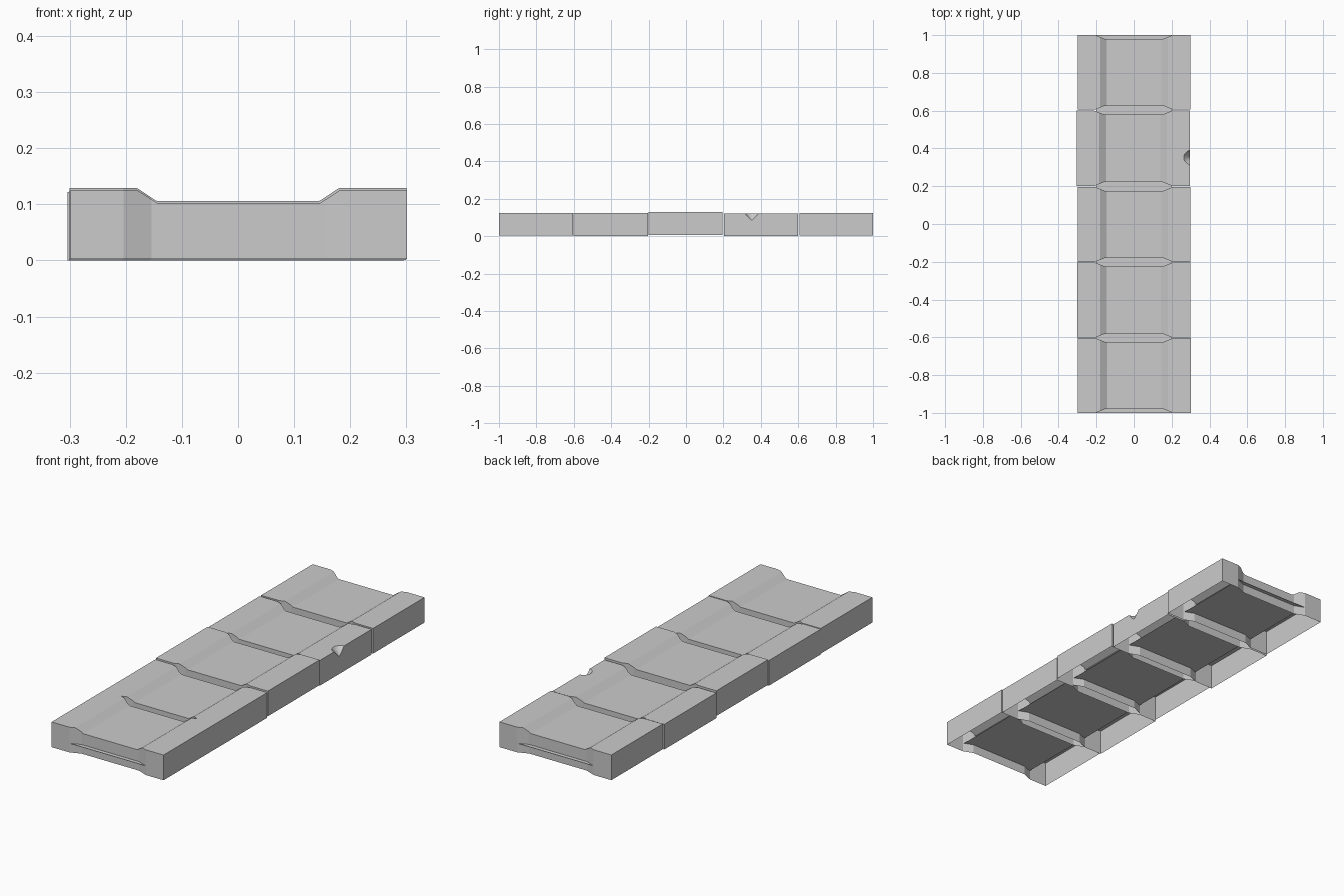
import bpy, bmesh
from math import radians
from mathutils import Matrix

if "Cube" in bpy.data.objects:
    bpy.data.objects.remove(bpy.data.objects["Cube"])

H_SIDE, H_MID = 0.122, 0.099      # rim and channel heights
HALF = 0.3
NOTCH = 0.02                      # depth of the end recess


def top_z(x):
    x = abs(x)
    t = min(max((x - 0.145) / (0.18 - 0.145), 0), 1)
    return H_MID + (H_SIDE - H_MID) * t


def inset(x):
    t = min(max((0.205 - abs(x)) / (0.205 - 0.155), 0), 1)
    return NOTCH * t


def add_object(name, bm):
    mesh = bpy.data.meshes.new(name)
    bm.to_mesh(mesh)
    bm.free()
    ob = bpy.data.objects.new(name, mesh)
    bpy.context.collection.objects.link(ob)
    return ob


def make_block(name, y0, y1, dx, dz, tilt=0):
    """Channel block: profile stations across x, recessed middle at both ends."""
    half = [HALF, 0.205, 0.18, 0.155, 0.145]
    xs = [-x for x in half] + half[::-1]
    cy, hl = (y0 + y1) / 2, (y1 - y0) / 2
    bm = bmesh.new()
    rows = []
    for x in xs:
        e = hl - inset(x)
        rows.append([bm.verts.new(p) for p in
                     ((x, -e, 0), (x, -e, top_z(x)), (x, e, top_z(x)), (x, e, 0))])
    for a, b in zip(rows, rows[1:]):
        for i in range(4):
            j = (i + 1) % 4
            bm.faces.new((a[i], a[j], b[j], b[i]))
    bm.faces.new(rows[0])
    bm.faces.new(rows[-1][::-1])
    bmesh.ops.recalc_face_normals(bm, faces=bm.faces)
    bm.transform(Matrix.Translation((dx, cy, dz)) @ Matrix.Rotation(radians(tilt), 4, 'X'))
    return add_object(name, bm)


def open_bottom(ob):
    bm = bmesh.new()
    bm.from_mesh(ob.data)
    bm.normal_update()
    low = [f for f in bm.faces if f.normal.z < -0.9 and f.calc_center_median().z < 0.03]
    bmesh.ops.delete(bm, geom=low, context='FACES')
    bm.to_mesh(ob.data)
    bm.free()


# five slightly uneven blocks: y start, y end, x shift, z shift, tilt
layout = [(-1.0, -0.604, 0.001, 0.003, 0),
          (-0.602, -0.204, -0.001, 0.001, 0),
          (-0.200, 0.196, 0.000, 0.007, 0),
          (0.202, 0.600, -0.004, 0.000, 0),
          (0.606, 1.0, 0.000, 0.003, 0)]
blocks = [make_block(f"channel_block_{i + 1}", *row) for i, row in enumerate(layout)]

# chip broken out of the fourth block's rim
bm = bmesh.new()
bmesh.ops.create_cone(bm, cap_ends=True, segments=20, radius1=0.002, radius2=0.047, depth=0.05,
                      matrix=Matrix.Translation((0.302, 0.352, 0.107)))
cutter = add_object("chip_cutter", bm)
cutter.hide_render = True
mod = blocks[3].modifiers.new("chip", 'BOOLEAN')
mod.operation = 'DIFFERENCE'
mod.solver = 'EXACT'
mod.object = cutter
bpy.context.view_layer.objects.active = blocks[3]
bpy.ops.object.modifier_apply(modifier="chip")
bpy.data.objects.remove(cutter)

# blocks are open underneath
for ob in blocks:
    open_bottom(ob)

# thin sheet running through the blocks, seen in the end recesses
bm = bmesh.new()
bm.faces.new([bm.verts.new(p) for p in
              ((-0.2, -1, 0.047), (0.2, -1, 0.047), (0.2, 1, 0.047), (-0.2, 1, 0.047))])
add_object("inner_sheet", bm)
